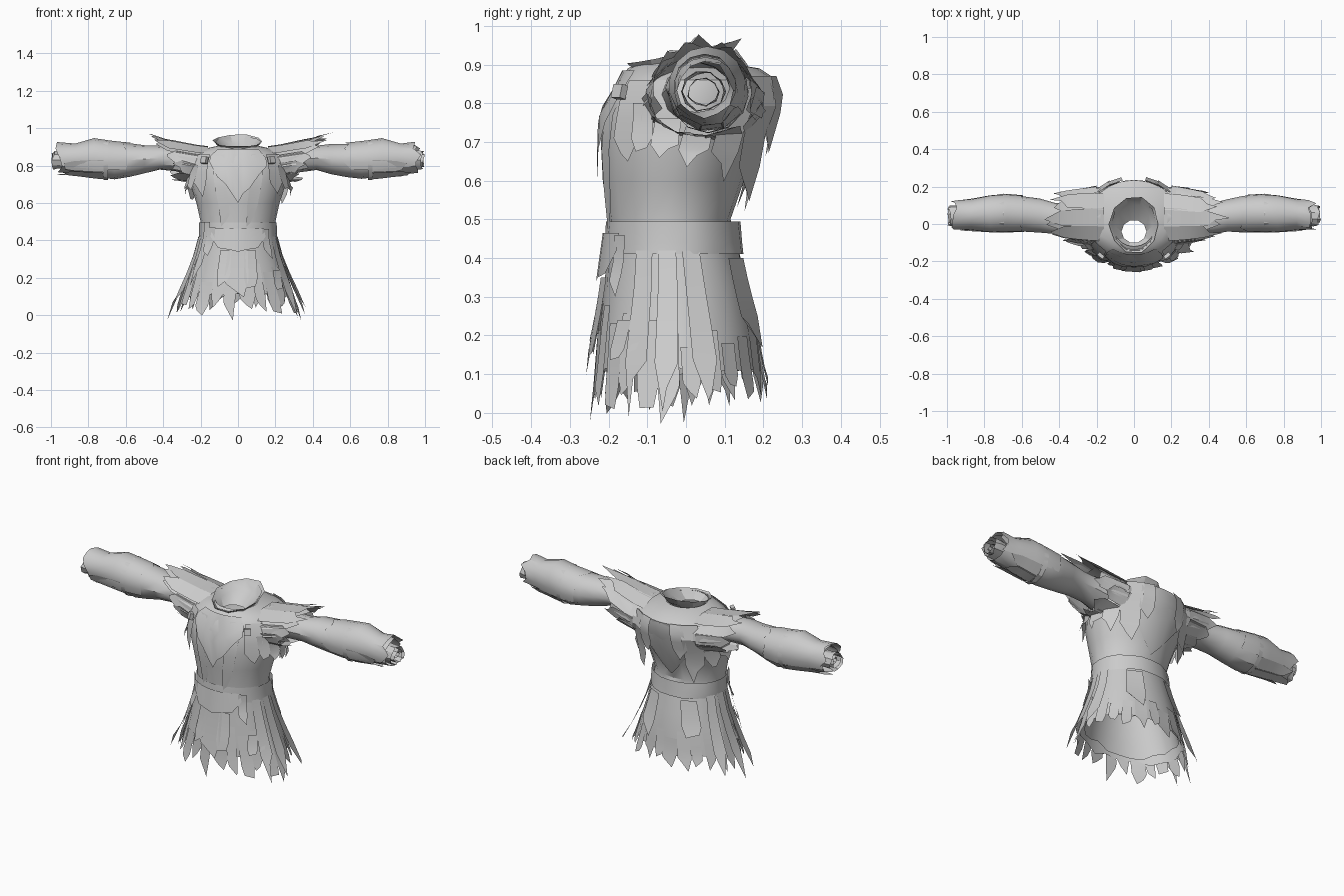
import bpy, bmesh, random
from math import sin, cos, radians
from mathutils import Vector

rng = random.Random(7)
cube = bpy.data.objects.get("Cube")
if cube:
    bpy.data.objects.remove(cube)

cloth = bpy.data.materials.new("grey cloth")
cloth.use_nodes = True
GREY = (0.6, 0.6, 0.6, 1)
cloth.diffuse_color = GREY
cloth.node_tree.nodes["Principled BSDF"].inputs["Base Color"].default_value = GREY


def lerp_rows(rows, t):
    """Interpolate rows whose first entry is the position along the part."""
    for a, b in zip(rows, rows[1:]):
        if t <= b[0]:
            break
    k = (t - a[0]) / (b[0] - a[0])
    return [p + (q - p) * k for p, q in zip(a[1:], b[1:])]


def upright(rows):
    """Surface around z: rows of height, half width, front y, back y."""
    def surf(u, z, off=0):
        w, f, b = lerp_rows(rows, z)
        a = radians(u)
        return Vector(((w + off) * cos(a), (f + b) / 2 + ((b - f) / 2 + off) * sin(a), z))
    return surf


def sideways(rows, side):
    """Surface around x: rows of distance, centre y, centre z, half depth, half height."""
    def surf(u, x, off=0):
        cy, cz, ry, rz = lerp_rows(rows, x)
        a = radians(u)
        return Vector((side * x, cy + (ry + off) * cos(a), cz + (rz + off) * sin(a)))
    return surf


def finish(name, bm, angle=30):
    me = bpy.data.meshes.new(name)
    bm.to_mesh(me)
    bm.free()
    ob = bpy.data.objects.new(name, me)
    bpy.context.collection.objects.link(ob)
    me.materials.append(cloth)
    bpy.ops.object.select_all(action='DESELECT')
    ob.select_set(True)
    bpy.context.view_layer.objects.active = ob
    bpy.ops.object.shade_smooth_by_angle(angle=radians(angle))


def grid(bm, surf, us, columns, closed=False):
    """Skin a patch; columns is a list of (position, offset) lists, one per angle."""
    vs = [[bm.verts.new(surf(u, v, o)) for v, o in col] for u, col in zip(us, columns)]
    n = len(us)
    for i in range(n if closed else n - 1):
        j = (i + 1) % n
        for k in range(len(columns[0]) - 1):
            f = bm.faces.new((vs[i][k], vs[j][k], vs[j][k + 1], vs[i][k + 1]))
            f.normal_update()
            v, o = columns[i][k]
            if f.normal.dot(surf(us[i], v, o + .05) - surf(us[i], v, o)) < 0:
                f.normal_flip()


def tube(bm, surf, stops, n=24, off=0, ragged=0, wobble=0):
    """Closed tube; the last stop gets a torn edge of the given depth."""
    us = [360 * i / n for i in range(n)]
    cols = []
    for i in range(n):
        col = [(s, off + rng.uniform(-wobble, wobble)) for s in stops]
        col[-1] = (stops[-1] + ragged * rng.uniform(-1, 1), col[-1][1])
        cols.append(col)
    grid(bm, surf, us, cols, True)


def tatter(bm, surf, u, width, start, end, off=.01, flare=.02, skew=0, tip=.65):
    """Torn strip of cloth whose slanted end has the given share of its width."""
    steps = 4
    slant = rng.uniform(-.16, .16)
    rows = []
    for k in range(steps + 1):
        t = k / steps
        w = width * (tip if k == steps else 1)
        row = []
        for s in (-.5, .5):
            pos = start + (end - start) * (t + (slant * s * 2 if k == steps else 0))
            row.append(bm.verts.new(surf(u + s * w + skew * t, pos, off + flare * t * t)))
        rows.append(row)
    for a, b in zip(rows, rows[1:]):
        f = bm.faces.new((a[0], a[1], b[1], b[0]))
        f.normal_update()
        if f.normal.dot(surf(u, start, .1) - surf(u, start, 0)) < 0:
            f.normal_flip()


body = upright([(-.05, .34, -.24, .205), (.03, .315, -.232, .2), (.2, .265, -.225, .185),
                (.4, .205, -.2, .145), (.5, .2, -.2, .115), (.6, .222, -.215, .15),
                (.7, .255, -.22, .185), (.8, .265, -.21, .235), (.86, .25, -.175, .235),
                (.89, .18, -.15, .19), (.91, .09, -.11, .07)])

# Bodice
bm = bmesh.new()
tube(bm, body, [.46, .5, .6, .7, .8, .86, .89, .905], 20)
finish("bodice", bm, 35)

# Skirt, with a shorter lining inside
bm = bmesh.new()
tube(bm, body, [.44, .32, .2, .1], 28, 0, .018, .002)
finish("skirt", bm)
bm = bmesh.new()
tube(bm, body, [.42, .3, .2, .13], 24, -.02, .02)
finish("skirt_lining", bm)

# Broad torn strips around the hem, with a notch at the front
bm = bmesh.new()
strips = 24
for i in range(strips):
    u = -90 + (i + .5) * 360 / strips
    back = sin(radians(u)) > .4
    low = rng.uniform(.045, .085) if back else rng.uniform(.008, .06)
    tatter(bm, body, u, rng.uniform(11, 16), rng.uniform(.16, .3), low, .004,
           rng.uniform(0, .016), rng.uniform(-3, 3), rng.uniform(.3, .8))
finish("hem_strips", bm)

# Long pointed blades at the hips
bm = bmesh.new()
for base in (0, 180):
    for d in (-26, -6, 14):
        tatter(bm, body, base + d, 15, .42, rng.uniform(.02, .06), .008,
               rng.uniform(.03, .06), rng.uniform(-5, 5), .15)
finish("hip_blades", bm)

# Belt, draped buckle cloth and hanging tabs
bm = bmesh.new()
belt = upright([(.4, .212, -.21, .152), (.5, .207, -.207, .14)])
tube(bm, belt, [.41, .44, .495], 20, 0, 0, .003)
finish("belt", bm)
bm = bmesh.new()
us = [-90 + d for d in (-40, -26, -10, 0, 10, 26, 40)]
low = (.42, .36, .35, .34, .35, .36, .42)
grid(bm, body, us, [[(.465, .015), (z, .025)] for z in low])
finish("buckle_cloth", bm)
bm = bmesh.new()
for u, w, a, b, o in ((-130, 14, .47, .33, .02), (-48, 12, .46, .32, .02), (-106, 15, .35, .17, .016),
                      (-74, 15, .35, .15, .016), (-150, 9, .3, .23, .012), (-28, 9, .27, .16, .012),
                      (-90, 26, .35, .13, .018), (-140, 12, .5, .2, .016), (-40, 12, .24, .14, .018),
                      (-176, 9, .24, .16, .012), (60, 24, .4, .2, .012), (120, 24, .4, .22, .012)):
    tatter(bm, body, u, w, a, b, o, .012, rng.uniform(-5, 5))
finish("belt_tabs", bm)

# Neck scarf pointing down the chest, with lapels and loose patches
bm = bmesh.new()
us = [-90 + d for d in (-34, -24, -14, -6, 0, 6, 14, 24, 34)]
low = (.82, .74, .7, .64, .6, .65, .68, .75, .8)
grid(bm, body, us, [[(.885, .01), ((.885 + z) / 2, .012), (z, .014)] for z in low])
finish("scarf", bm, 25)
bm = bmesh.new()
for s in (-1, 1):
    tatter(bm, body, -90 + s * 24, 15, .86, .5, .006, -.003, -s * 5, .9)
    tatter(bm, body, -90 + s * 46, 22, .86, .66, .01, .012, s * 5, .3)
    tatter(bm, body, -90 + s * 58, 15, .8, .68, .012, .025, s * 8, .5)
finish("lapels", bm)

# Back yoke coming to a point above the belt
bm = bmesh.new()
us = [90 + d for d in (-50, -30, -12, 0, 12, 30, 50)]
low = (.78, .68, .58, .53, .58, .68, .78)
grid(bm, body, us, [[(.865, .008), ((.865 + z) / 2, .016), (z, .006)] for z in low])
finish("back_yoke", bm, 25)

# Funnel collar, higher at the back, with a torn lip
bm = bmesh.new()
neck = upright([(0, .075, -.11, .03), (.6, .11, -.14, .12), (1, .135, -.155, .15)])


def collar(u, t, off=0):
    p = neck(u, t, off)
    p.z = .86 + t * (.073 + .033 * sin(radians(u)))
    return p


tube(bm, collar, [0, .6, 1], 10, 0, .05, .004)
tube(bm, collar, [0, .55, .93], 10, -.008, .04)
finish("collar", bm, 25)

for side, label in ((1, "left"), (-1, "right")):
    arm = sideways([(.15, .04, .81, .11, .1), (.33, .03, .835, .085, .068), (.42, .03, .84, .085, .064),
                    (.5, .045, .835, .088, .078), (.64, .06, .825, .1, .1), (.76, .055, .835, .092, .098),
                    (.88, .05, .833, .078, .077), (1.02, .045, .833, .065, .066)], side)

    # Sleeve
    bm = bmesh.new()
    tube(bm, arm, [.18, .33, .42, .5, .58, .66, .76, .85, .95], 12, 0, .015, .004)
    finish(label + "_sleeve", bm, 35)

    # Bracer shell over the forearm, with a strap and flaps at the elbow
    bm = bmesh.new()
    us = [-30 + i * 24 for i in range(11)]
    cols = []
    for u in us:
        up = max(0, sin(radians(u)))
        cols.append([(.56 + .06 * rng.random(), .003), (.68, .006), (.77, .008 + .008 * up),
                     (.87, .006), (.95 + rng.uniform(-.03, .035), .005 + .018 * up)])
    grid(bm, arm, us, cols)
    finish(label + "_bracer", bm)
    bm = bmesh.new()
    tube(bm, arm, [.695, .7, .715, .72], 12, .008)
    for u in (200, 240, 275, 310):
        tatter(bm, arm, u, 38, .72, rng.uniform(.87, .96), .008, .004, 6)
    finish(label + "_elbow_strap", bm)

    # Cuff with a rolled inner end
    bm = bmesh.new()
    cuff = sideways([(0, .045, .83, .055, .05), (2, .045, .83, .055, .05)], side)
    tube(bm, cuff, [.92, .96, .985], 10, 0, .013, .005)
    tube(bm, cuff, [.92, .97, .992], 9, -.014, .008, .004)
    tube(bm, cuff, [.92, .96, .975], 8, -.03, .008)
    finish(label + "_cuff", bm)

    # Layered shoulder cape, spiky towards the arm
    pad = sideways([(.1, .04, .79, .16, .1), (.2, .045, .8, .16, .1), (.3, .045, .82, .14, .095),
                    (.4, .045, .838, .112, .088), (.52, .045, .85, .1, .1)], side)
    bm = bmesh.new()
    us = [-30 + i * 24 for i in range(11)]
    grid(bm, pad, us, [[(.15, -.004), (.23, 0), (.29, .002),
                        (.34 + rng.uniform(-.03, .04), .004)] for u in us])
    finish(label + "_shoulder_cape", bm)
    bm = bmesh.new()
    for i in range(11):
        u = i * 360 / 11 + rng.uniform(-6, 6)
        up = sin(radians(u))
        reach = .37 + .07 * max(up, -.6) + rng.uniform(-.02, .03)
        tatter(bm, pad, u, 38, .2, reach, .004, .01 + .012 * max(0, up), rng.uniform(-10, 10), .2)
    for u, reach in ((62, .42), (92, .47), (125, .44)):
        tatter(bm, pad, u, 34, .16, reach, .01, .02, rng.uniform(-8, 8), .15)
    finish(label + "_shoulder_spikes", bm)

    # Cloth hanging under the arm and down behind the shoulder
    bm = bmesh.new()
    mid = 0 if side == 1 else 180
    for d, w, a, b, o, fl in ((-12, 18, .76, .67, .012, .035), (12, 20, .77, .65, .012, .035),
                              (34, 20, .84, .62, .018, .04), (52, 22, .87, .56, .025, .045),
                              (68, 16, .87, .68, .02, .03)):
        tatter(bm, body, mid + side * d, w, a, b, o, fl, rng.uniform(-4, 4), .25)
    finish(label + "_shoulder_drape", bm)

    # Square chest clasp
    bpy.ops.mesh.primitive_cube_add(size=1, location=(side * .18, -.172, .83),
                                    rotation=(radians(-15), 0, radians(side * 40)))
    clasp = bpy.context.object
    clasp.name = label + "_clasp"
    clasp.scale = (.036, .02, .036)
    clasp.data.materials.append(cloth)
